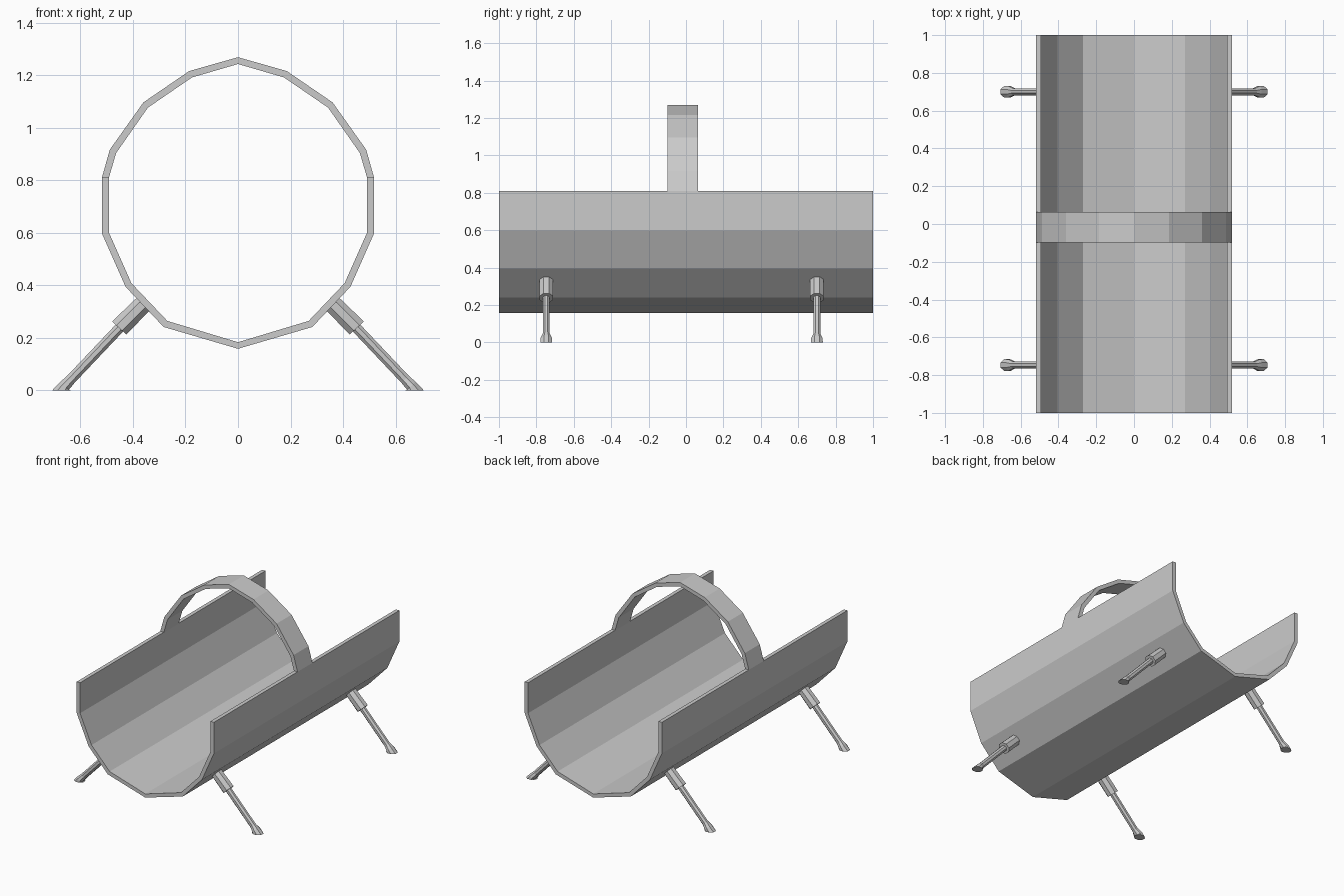
import bpy, bmesh, math
from mathutils import Vector

if "Cube" in bpy.data.objects:
    bpy.data.objects.remove(bpy.data.objects["Cube"])


def finish(name, bm, mirror=False):
    bmesh.ops.recalc_face_normals(bm, faces=bm.faces)
    me = bpy.data.meshes.new(name)
    bm.to_mesh(me)
    bm.free()
    ob = bpy.data.objects.new(name, me)
    bpy.context.collection.objects.link(ob)
    if mirror:
        ob.modifiers.new("Mirror", 'MIRROR').use_clip = False
    return ob


def strip(name, outer, inner, y0, y1):
    """Curved plate: right-half (x, z) profiles ending at x = 0, mirrored and extruded along y."""
    full = lambda h: h + [(-x, z) for x, z in reversed(h[:-1])]
    bm = bmesh.new()
    rows = [[bm.verts.new((x, y, z)) for x, z in full(p)]
            for p, y in ((outer, y0), (outer, y1), (inner, y1), (inner, y0))]
    for a, b in zip(rows, rows[1:] + rows[:1]):
        for i in range(len(a) - 1):
            bm.faces.new((a[i], a[i + 1], b[i + 1], b[i]))
    for k in (0, -1):
        bm.faces.new([r[k] for r in rows])
    return finish(name, bm)


def loft(name, rings, y, n=8):
    """Tube along a slanted axis; ring = (x, z, radius across y, radius in xz, xz direction)."""
    bm = bmesh.new()
    loops = []
    for x, z, ry, rv, v in rings:
        loop = []
        for i in range(n):
            a = 2 * math.pi * (i + 0.5) / n
            p = Vector((x, y + ry * math.cos(a), z)) + v * rv * math.sin(a)
            loop.append(bm.verts.new(p))
        loops.append(loop)
    for a, b in zip(loops, loops[1:]):
        for i in range(n):
            j = (i + 1) % n
            bm.faces.new((a[i], a[j], b[j], b[i]))
    bm.faces.new(loops[0])
    bm.faces.new(loops[-1])
    return finish(name, bm, mirror=True)


# open faceted trough
strip("trough",
      [(0.518, 0.81), (0.518, 0.597), (0.428, 0.394), (0.283, 0.241), (0, 0.158)],
      [(0.492, 0.81), (0.492, 0.602), (0.406, 0.408), (0.269, 0.264), (0, 0.183)],
      -1, 1)

# arched carrying handle
strip("handle",
      [(0.518, 0.81), (0.488, 0.916), (0.36, 1.096), (0.186, 1.215), (0, 1.268)],
      [(0.492, 0.807), (0.464, 0.903), (0.343, 1.076), (0.175, 1.191), (0, 1.242)],
      -0.098, 0.063)

# splayed legs with sockets and flared flat feet
perp = Vector((0.25, 0, 0.23)).normalized()
flat = Vector((1, 0, 0))
for label, y in (("front", -0.747), ("back", 0.7)):
    loft(label + "_leg_sockets",
         [(0.358, 0.331, 0.039, 0.037, perp), (0.452, 0.237, 0.039, 0.04, perp)], y)
    loft(label + "_legs",
         [(0.42, 0.27, 0.02, 0.021, perp), (0.636, 0.042, 0.02, 0.021, perp),
          (0.66, 0.017, 0.033, 0.024, perp), (0.672, 0, 0.034, 0.038, flat)], y)
